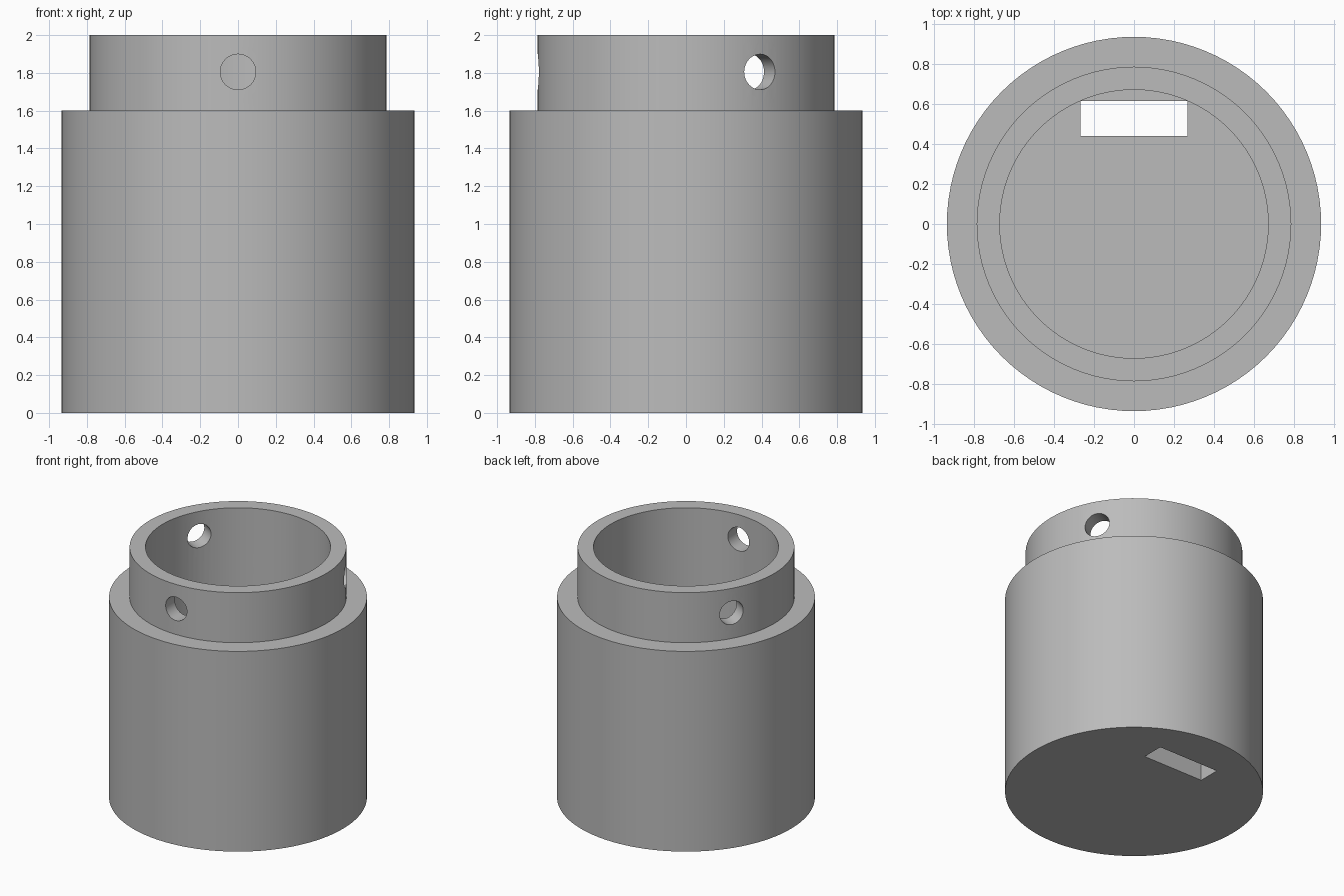
import bpy
import bmesh
import math
from mathutils import Matrix, Vector

if "Cube" in bpy.data.objects:
    bpy.data.objects.remove(bpy.data.objects["Cube"], do_unlink=True)

HEIGHT, SHOULDER, FLOOR = 2.0, 1.6, 0.2
R_BODY, R_COLLAR, R_BORE = 0.934, 0.785, 0.67
SEGMENTS = 96

grey = bpy.data.materials.new("plain grey")
grey.use_nodes = True
colour = (0.5, 0.5, 0.5, 1.0)
grey.diffuse_color = colour
grey.node_tree.nodes["Principled BSDF"].inputs["Base Color"].default_value = colour


def add_object(name, bm):
    bmesh.ops.recalc_face_normals(bm, faces=bm.faces)
    mesh = bpy.data.meshes.new(name)
    bm.to_mesh(mesh)
    bm.free()
    mesh.materials.append(grey)
    obj = bpy.data.objects.new(name, mesh)
    bpy.context.collection.objects.link(obj)
    return obj


def lathe(name, profile):
    """Revolve (radius, height) points, closing both ends with flat discs."""
    bm = bmesh.new()
    rings = []
    for r, z in profile:
        rings.append([bm.verts.new((r * math.cos(a), r * math.sin(a), z))
                      for a in (math.tau * i / SEGMENTS for i in range(SEGMENTS))])
    for low, high in zip(rings, rings[1:]):
        for i in range(SEGMENTS):
            j = (i + 1) % SEGMENTS
            bm.faces.new((low[i], low[j], high[j], high[i]))
    bm.faces.new(rings[0])
    bm.faces.new(rings[-1])
    return add_object(name, bm)


def cut(target, cutter):
    cutter.hide_render = True
    mod = target.modifiers.new("cut", "BOOLEAN")
    mod.operation = "DIFFERENCE"
    mod.solver = "EXACT"
    mod.object = cutter
    bpy.context.view_layer.objects.active = target
    bpy.ops.object.modifier_apply(modifier=mod.name)
    bpy.data.objects.remove(cutter, do_unlink=True)


# Cup with stepped shoulder, raised collar and blind bore
cup = lathe("stepped_cup", [
    (R_BODY, 0), (R_BODY, SHOULDER), (R_COLLAR, SHOULDER),
    (R_COLLAR, HEIGHT), (R_BORE, HEIGHT), (R_BORE, FLOOR)])

# Three radial screw holes through the collar
for k in range(3):
    angle = math.radians(-90 + 120 * k)
    out = Vector((math.cos(angle), math.sin(angle), 0))
    place = (Matrix.Translation(out * 0.73 + Vector((0, 0, 1.805)))
             @ out.to_track_quat("Z", "Y").to_matrix().to_4x4())
    bm = bmesh.new()
    bmesh.ops.create_cone(bm, cap_ends=True, segments=48, radius1=0.094,
                          radius2=0.094, depth=0.4, matrix=place)
    cut(cup, add_object("hole_cutter", bm))

# Rectangular slot through the floor near the back
bm = bmesh.new()
bmesh.ops.create_cube(bm, size=1, matrix=Matrix.Translation((0, 0.527, FLOOR / 2))
                      @ Matrix.Diagonal((0.534, 0.176, FLOOR + 0.1, 1)))
cut(cup, add_object("slot_cutter", bm))

# Smooth round walls with crisp edges
bpy.ops.object.select_all(action="DESELECT")
cup.select_set(True)
bpy.context.view_layer.objects.active = cup
bpy.ops.object.shade_smooth_by_angle(angle=math.radians(30))
